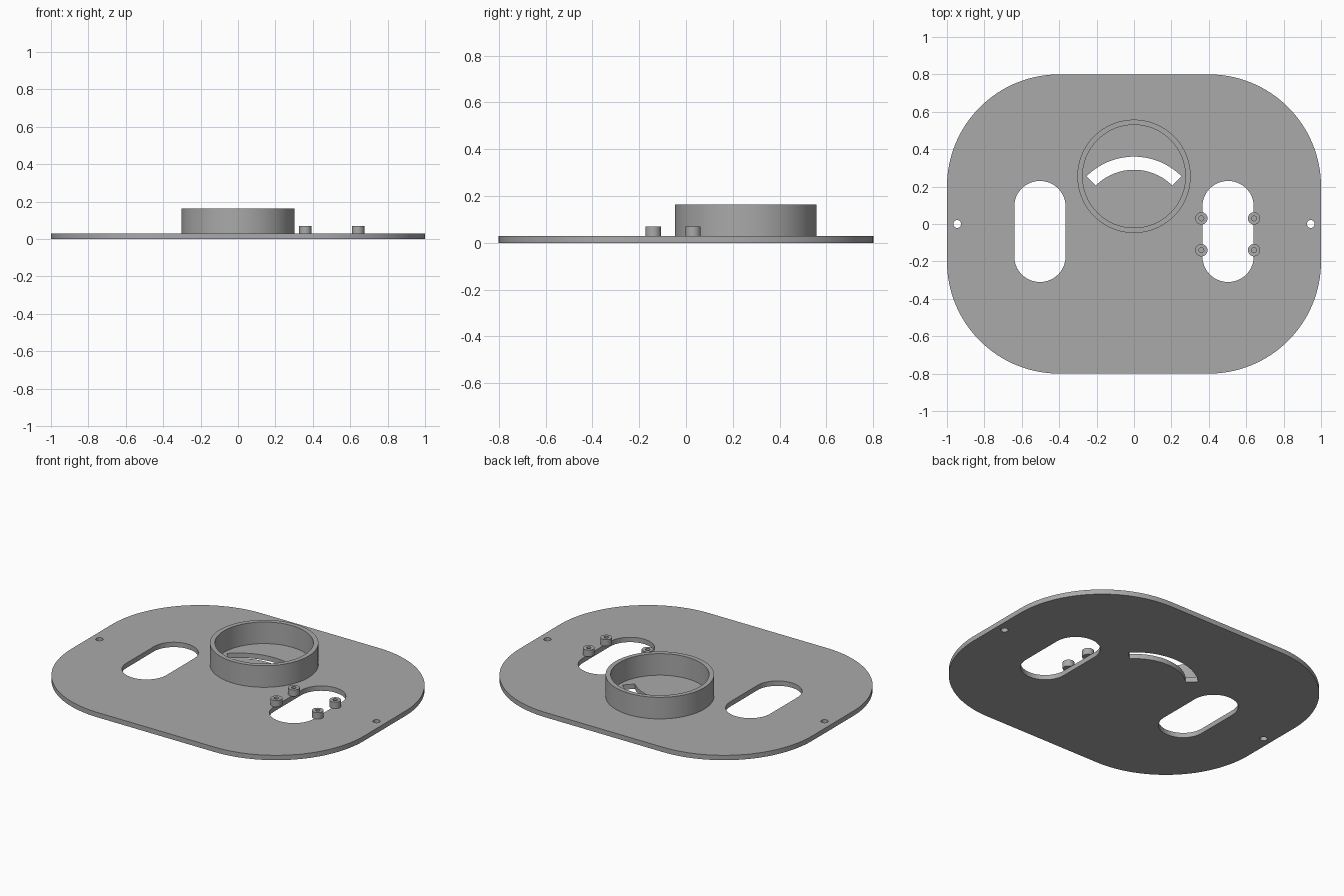
import bpy, bmesh
from math import pi, cos, sin, radians

cube = bpy.data.objects.get("Cube")
if cube:
    bpy.data.objects.remove(cube, do_unlink=True)

grey = bpy.data.materials.new("plain grey")
grey.use_nodes = True
GREY = (0.4, 0.4, 0.4, 1)
grey.diffuse_color = GREY
grey.node_tree.nodes["Principled BSDF"].inputs["Base Color"].default_value = GREY

THICK = 0.03


def arc(cx, cy, r, a0, a1, n):
    """Points on an arc, angles in degrees."""
    return [(cx + r * cos(radians(a0 + (a1 - a0) * i / n)),
             cy + r * sin(radians(a0 + (a1 - a0) * i / n))) for i in range(n + 1)]


def circle(cx, cy, r, n=48):
    return arc(cx, cy, r, 0, 360, n)[:-1]


def rounded_rect(cx, cy, hx, hy, r, n=20):
    pts = []
    for k, (sx, sy) in enumerate([(1, 1), (-1, 1), (-1, -1), (1, -1)]):
        pts += arc(cx + sx * (hx - r), cy + sy * (hy - r), r, 90 * k, 90 * k + 90, n)
    return pts


def slab(name, loops, z0, z1):
    """Extrude an outline with holes from z0 to z1."""
    curve = bpy.data.curves.new(name, 'CURVE')
    curve.dimensions = '2D'
    curve.fill_mode = 'BOTH'
    curve.extrude = (z1 - z0) / 2
    for pts in loops:
        spline = curve.splines.new('POLY')
        spline.points.add(len(pts) - 1)
        for p, (x, y) in zip(spline.points, pts):
            p.co = (x, y, 0, 1)
        spline.use_cyclic_u = True
    temp = bpy.data.objects.new(name + " outline", curve)
    bpy.context.collection.objects.link(temp)
    bpy.context.view_layer.update()
    mesh = bpy.data.meshes.new_from_object(
        temp.evaluated_get(bpy.context.evaluated_depsgraph_get()))
    bpy.data.objects.remove(temp, do_unlink=True)

    # Weld caps to walls and lift to height
    bm = bmesh.new()
    bm.from_mesh(mesh)
    bmesh.ops.remove_doubles(bm, verts=bm.verts, dist=0.0002)
    bmesh.ops.translate(bm, verts=bm.verts, vec=(0, 0, (z0 + z1) / 2))
    bmesh.ops.recalc_face_normals(bm, faces=bm.faces)
    bm.to_mesh(mesh)
    bm.free()
    mesh.name = name
    mesh.materials.clear()
    mesh.materials.append(grey)
    obj = bpy.data.objects.new(name, mesh)
    bpy.context.collection.objects.link(obj)
    bpy.ops.object.select_all(action='DESELECT')
    obj.select_set(True)
    bpy.context.view_layer.objects.active = obj
    bpy.ops.object.shade_smooth_by_angle(angle=radians(30))
    return obj


# Base plate with two long slots, two screw holes and a curved slot
outline = rounded_rect(0, 0, 1, 0.8, 0.6, 32)
curved_slot = arc(0, 0, 0.36, 45, 135, 32) + arc(0, 0, 0.29, 135, 45, 32)
holes = [curved_slot]
for side in (-1, 1):
    holes.append(rounded_rect(side * 0.503, -0.04, 0.137, 0.27, 0.1365))
    holes.append(circle(side * 0.945, 0, 0.021, 24))
slab("base_plate", [outline] + holes, 0, THICK)

# Raised round collar
slab("collar", [circle(0, 0.255, 0.303, 96), circle(0, 0.255, 0.275, 96)], THICK, 0.163)

# Four standoffs around the left slot, each with a blind screw hole
for x, side in ((0.36, "inner"), (0.642, "outer")):
    for y, end in ((0.03, "back"), (-0.14, "front")):
        bm = bmesh.new()
        profile = [(0, THICK), (0.033, THICK), (0.033, 0.07), (0.013, 0.07),
                   (0.013, 0.035), (0, 0.035)]
        verts = [bm.verts.new((r, 0, z)) for r, z in profile]
        edges = [bm.edges.new(pair) for pair in zip(verts, verts[1:])]
        bmesh.ops.spin(bm, geom=verts + edges, cent=(0, 0, 0), axis=(0, 0, 1),
                       angle=2 * pi, steps=32)
        bmesh.ops.remove_doubles(bm, verts=bm.verts, dist=0.0001)
        bmesh.ops.recalc_face_normals(bm, faces=bm.faces)
        mesh = bpy.data.meshes.new(f"standoff_{side}_{end}")
        bm.to_mesh(mesh)
        bm.free()
        mesh.materials.append(grey)
        post = bpy.data.objects.new(mesh.name, mesh)
        post.location = (x, y, 0)
        bpy.context.collection.objects.link(post)
        bpy.ops.object.select_all(action='DESELECT')
        post.select_set(True)
        bpy.context.view_layer.objects.active = post
        bpy.ops.object.shade_smooth_by_angle(angle=radians(30))
